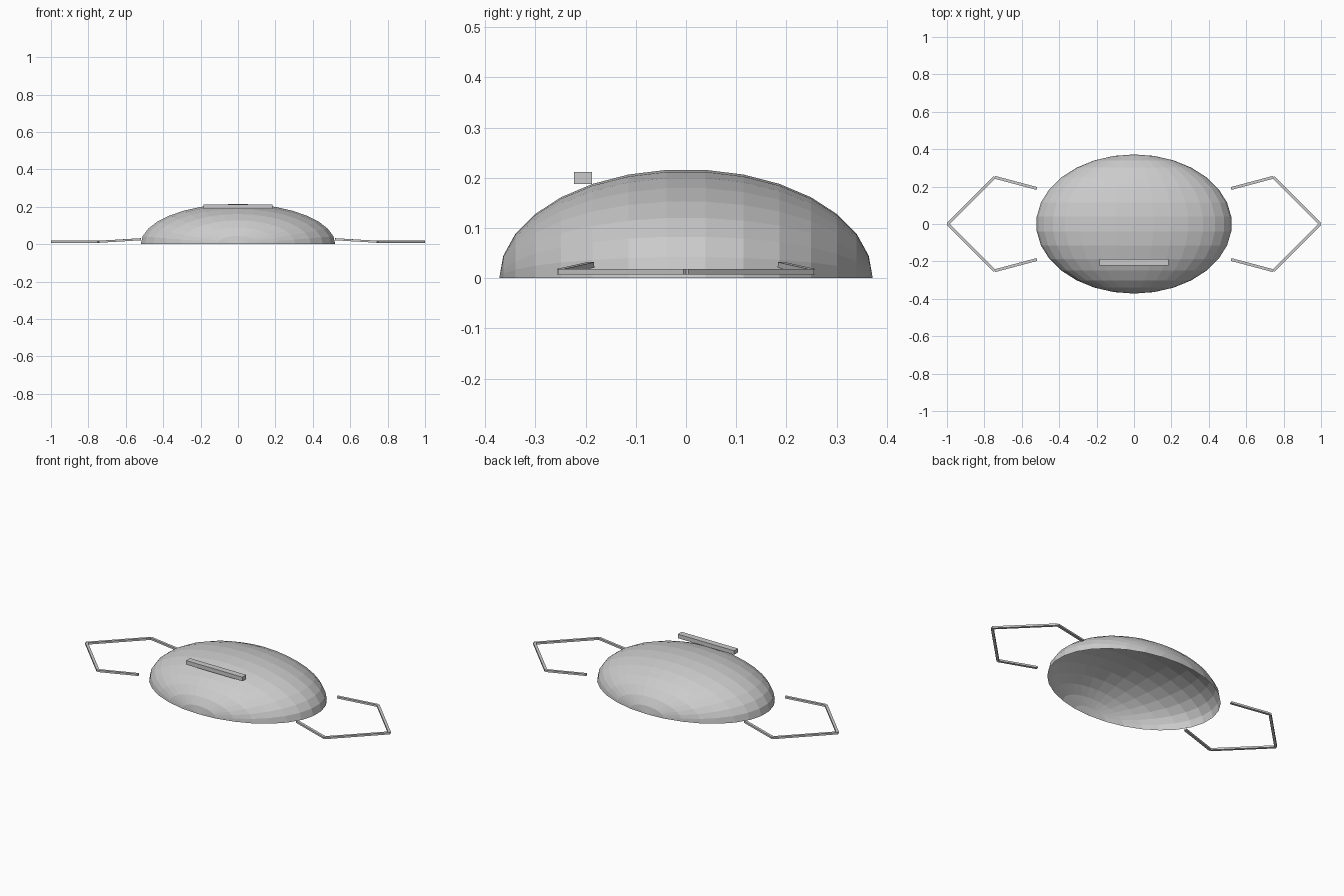
import bpy, bmesh, math
from mathutils import Vector, Matrix

cube = bpy.data.objects.get("Cube")
if cube:
    bpy.data.objects.remove(cube, do_unlink=True)

# Single grey finish
grey = bpy.data.materials.new("light_grey")
grey.use_nodes = True
tone = (0.6, 0.6, 0.6, 1)
grey.diffuse_color = tone
grey.node_tree.nodes["Principled BSDF"].inputs["Base Color"].default_value = tone


def make_object(name, bm):
    mesh = bpy.data.meshes.new(name)
    bm.to_mesh(mesh)
    bm.free()
    mesh.materials.append(grey)
    obj = bpy.data.objects.new(name, mesh)
    bpy.context.collection.objects.link(obj)
    return obj


def add_box(bm, centre, size, turn=Matrix.Identity(4)):
    matrix = Matrix.Translation(centre) @ turn @ Matrix.Diagonal((*size, 1))
    bmesh.ops.create_cube(bm, size=1, matrix=matrix)


def add_strut(bm, start, end, width, height):
    """Rectangular bar between two points, kept level across its width."""
    start, end = Vector(start), Vector(end)
    along = (end - start).normalized()
    side = Vector((0, 0, 1)).cross(along).normalized()
    up = along.cross(side)
    turn = Matrix((along, side, up)).transposed().to_4x4()
    add_box(bm, (start + end) / 2, ((end - start).length, width, height), turn)


# Domed shell: open half ellipsoid with its poles at front and back
bm = bmesh.new()
bmesh.ops.create_uvsphere(bm, u_segments=32, v_segments=15, radius=1)
bmesh.ops.rotate(bm, verts=bm.verts, matrix=Matrix.Rotation(math.pi / 2, 3, 'X'))
bmesh.ops.bisect_plane(bm, geom=bm.verts[:] + bm.edges[:] + bm.faces[:], dist=1e-4,
                       plane_co=(0, 0, 0), plane_no=(0, 0, 1), clear_inner=True)
bmesh.ops.scale(bm, verts=bm.verts, vec=(0.523, 0.372, 0.217))
make_object("dome_shell", bm)

# Crossbar at the front of the roof
bm = bmesh.new()
add_box(bm, Vector((0, -0.205, 0.2)), (0.37, 0.036, 0.024))
make_object("front_crossbar", bm)

# Angular side loops, each made of four straight struts
for name, sx in (("left_loop", 1), ("right_loop", -1)):
    bm = bmesh.new()
    for sy in (1, -1):
        root = (sx * 0.52, sy * 0.19, 0.0265)
        elbow = (sx * 0.745, sy * 0.25, 0.013)
        tip = (sx * 0.995, 0, 0.013)
        add_strut(bm, root, elbow, 0.015, 0.011)
        add_strut(bm, elbow, tip, 0.015, 0.011)
    make_object(name, bm)
